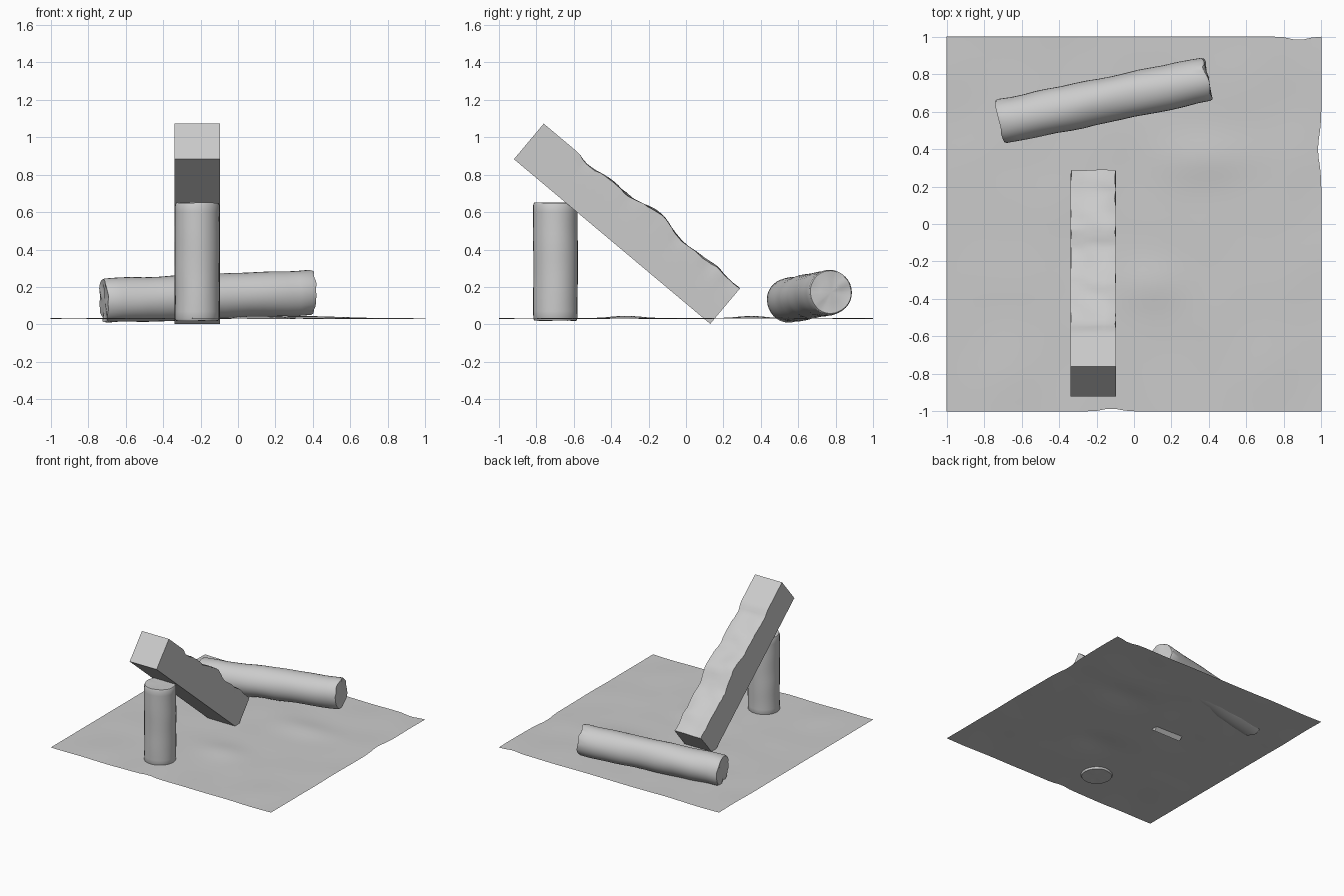
import bpy, bmesh, math
from mathutils import Vector, Matrix, noise

cube = bpy.data.objects.get("Cube")
if cube:
    bpy.data.objects.remove(cube, do_unlink=True)

# One plain grey for every part
grey = bpy.data.materials.new("plain grey")
grey.use_nodes = True
colour = (0.6, 0.6, 0.6, 1)
grey.diffuse_color = colour
grey.node_tree.nodes["Principled BSDF"].inputs["Base Color"].default_value = colour


def bump(value, centre, width):
    return math.exp(-((value - centre) / width) ** 2)


def finish(name, bm, angle=35):
    mesh = bpy.data.meshes.new(name)
    bmesh.ops.recalc_face_normals(bm, faces=bm.faces)
    bm.to_mesh(mesh)
    bm.free()
    mesh.materials.append(grey)
    mesh.shade_smooth()
    mesh.set_sharp_from_angle(angle=math.radians(angle))
    obj = bpy.data.objects.new(name, mesh)
    bpy.context.collection.objects.link(obj)
    return obj


def post(name, start, end, radius, wobble, cap_wobble):
    """Round post between two points, with worn rims and a slightly uneven skin."""
    start, end = Vector(start), Vector(end)
    axis = end - start
    length, sides, steps = axis.length, 32, 16
    turn = axis.to_track_quat('Z', 'Y')
    rim = 0.012
    profile = [(0, radius * 0.5), (0, radius * 0.95)]
    profile += [(rim + (length - 2 * rim) * i / steps, radius) for i in range(steps + 1)]
    profile += [(length, radius * 0.95), (length, radius * 0.5)]
    bm = bmesh.new()

    def place(x, y, h):
        p = Vector((x, y, h))
        n = noise.noise(p * 6)
        side = Vector((x, y, 0)) * (n * wobble / radius)
        if h < rim or h > length - rim:
            side.z = cap_wobble * noise.noise(p * 18)
        return bm.verts.new(start + turn @ (p + side))

    rings = []
    for h, r in profile:
        rings.append([place(r * math.cos(math.tau * i / sides),
                            r * math.sin(math.tau * i / sides), h) for i in range(sides)])
    for a, b in zip(rings, rings[1:]):
        for i in range(sides):
            j = (i + 1) % sides
            bm.faces.new((a[i], a[j], b[j], b[i]))
    for ring, h in ((rings[0], 0), (rings[-1], length)):
        hub = place(0, 0, h)
        for i in range(sides):
            bm.faces.new((hub, ring[i], ring[(i + 1) % sides]))
    return finish(name, bm)


# Thin ground sheet with shallow mounds and a few nicks in its border
bm = bmesh.new()
bmesh.ops.create_grid(bm, x_segments=40, y_segments=40, size=1)
for v in bm.verts:
    x, y = v.co.x, v.co.y
    z = 0.032 + 0.005 * noise.noise(Vector((x * 3, y * 3, 0)))
    z += 0.014 * bump(x, 0.4, 0.25) * bump(y, 0.35, 0.12)
    z += 0.014 * bump(x, 0.1, 0.18) * bump(y, -0.32, 0.12)
    v.co.z = z
    if y > 0.99:
        v.co.y -= 0.018 * bump(x, 0.88, 0.06)
    if y < -0.99:
        v.co.y += 0.015 * bump(x, -0.12, 0.06)
    if x > 0.99:
        v.co.x -= 0.018 * bump(y, 0.4, 0.1)
finish("ground_sheet", bm)

# Standing post and fallen log
post("standing_post", (-0.218, -0.698, 0.02), (-0.218, -0.698, 0.65), 0.119, 0.003, 0.003)
post("fallen_log", (-0.715, 0.545, 0.127), (0.395, 0.775, 0.172), 0.12, 0.008, 0.014)

# Square beam leaning on the post, its upper face worn from a third of the way down
length, width, thick = 1.37, 0.245, 0.248
bm = bmesh.new()
bmesh.ops.create_cube(bm, size=1)
long_edges = [e for e in bm.edges if abs(e.verts[0].co.y - e.verts[1].co.y) > 0.5]
bmesh.ops.subdivide_edges(bm, edges=long_edges, cuts=47, use_grid_fill=True)
cross = [e for e in bm.edges if abs(e.verts[0].co.y - e.verts[1].co.y) < 0.01]
bmesh.ops.subdivide_edges(bm, edges=cross, cuts=7, use_grid_fill=True)
for v in bm.verts:
    x, s, t = v.co.x * width, (v.co.y + 0.5) * length, v.co.z + 0.5
    worn = max(0, t) ** 6 * min(1, max(0, (s - 0.24) / 0.06))
    relief = 0.036 * bump(s, 0.79, 0.1) - 0.018 * bump(s, 0.32, 0.08)
    relief += 0.008 * bump(s, 1.2, 0.06) - 0.006 * bump(s, 1.0, 0.07)
    relief += 0.009 * noise.noise(Vector((x * 8, s * 11, 0)))
    corner = (abs(v.co.x) * 2) ** 8
    relief -= 0.012 * corner * abs(noise.noise(Vector((x, s * 20, 5))))
    x *= 1 - 0.09 * worn * abs(noise.noise(Vector((v.co.x, s * 14, 9))))
    v.co = Vector((x, s, t * thick + worn * relief))
lean = Matrix.Translation((-0.2175, -0.92, 0.883)) @ Matrix.Rotation(-math.radians(40), 4, 'X')
bmesh.ops.transform(bm, matrix=lean, verts=bm.verts)
finish("leaning_beam", bm)
